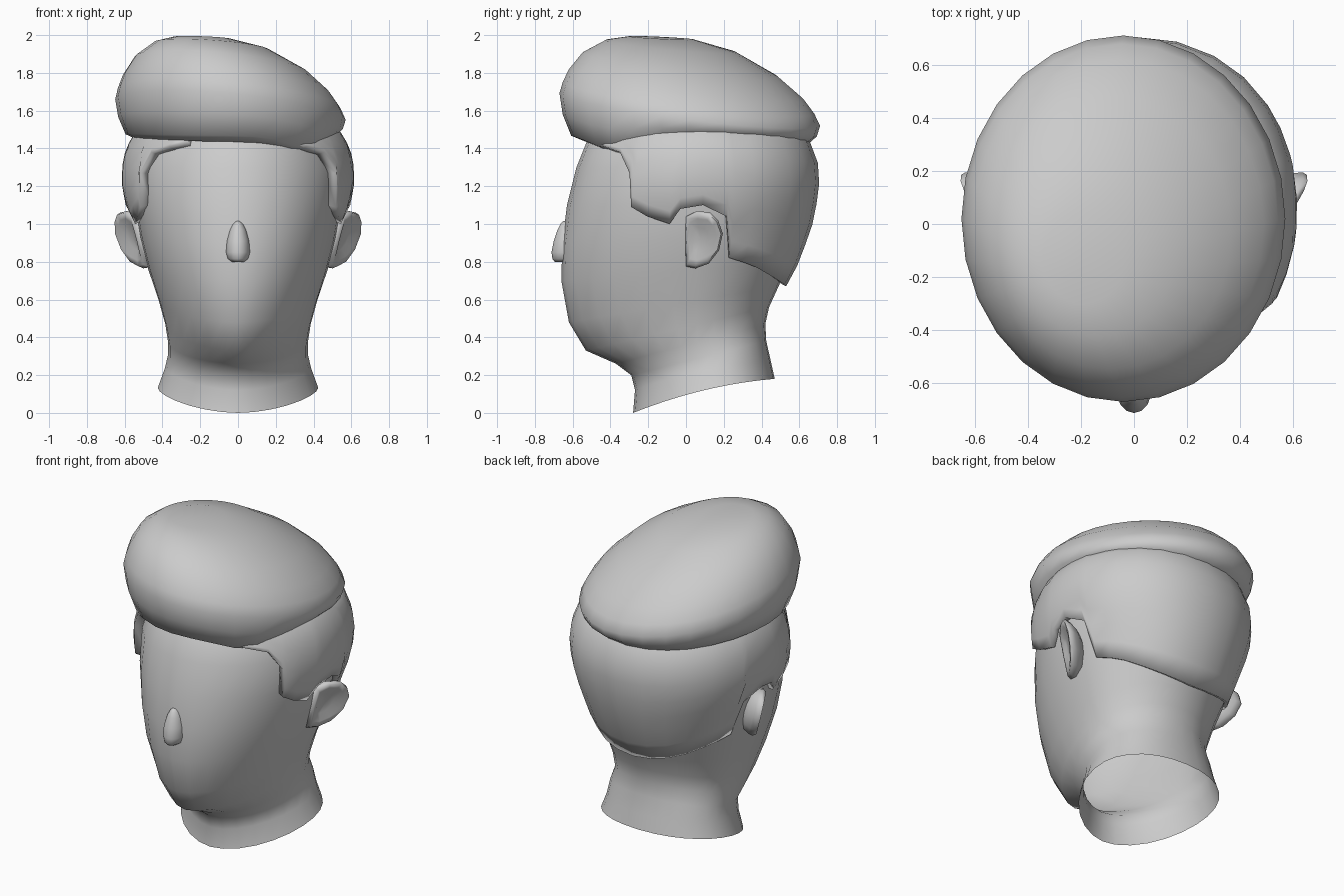
import bpy, bmesh
from math import sin, cos, pi, radians, exp

cube = bpy.data.objects.get("Cube")
if cube:
    bpy.data.objects.remove(cube)

grey = bpy.data.materials.new("plain_grey")
grey.use_nodes = True
grey.diffuse_color = (0.6, 0.6, 0.6, 1)
grey.node_tree.nodes["Principled BSDF"].inputs["Base Color"].default_value = (0.6, 0.6, 0.6, 1)


def power(v, e):
    return (1 if v >= 0 else -1) * abs(v) ** e


def interp(table, key):
    """Linear lookup; the first value of each row is the key."""
    if key <= table[0][0]:
        return table[0][1:]
    for a, b in zip(table, table[1:]):
        if key <= b[0]:
            t = (key - a[0]) / (b[0] - a[0])
            return [p + (q - p) * t for p, q in zip(a[1:], b[1:])]
    return table[-1][1:]


def grid_object(name, rows, closed=True, start=False, end=False, angle=70):
    """Skin rows of points, optionally capping the first and last row."""
    bm = bmesh.new()
    vs = [[bm.verts.new(p) for p in row] for row in rows]
    n = len(vs[0])
    for lower, upper in zip(vs, vs[1:]):
        for i in range(n if closed else n - 1):
            j = (i + 1) % n
            bm.faces.new((lower[i], lower[j], upper[j], upper[i]))
    for cap, ring in ((start, vs[0]), (end, vs[-1])):
        if cap:
            mid = bm.verts.new([sum(v.co[k] for v in ring) / n for k in range(3)])
            for i in range(n):
                bm.faces.new((ring[i], ring[(i + 1) % n], mid))
    bmesh.ops.recalc_face_normals(bm, faces=bm.faces)
    mesh = bpy.data.meshes.new(name)
    bm.to_mesh(mesh)
    bm.free()
    mesh.materials.append(grey)
    ob = bpy.data.objects.new(name, mesh)
    bpy.context.collection.objects.link(ob)
    bpy.ops.object.select_all(action="DESELECT")
    bpy.context.view_layer.objects.active = ob
    ob.select_set(True)
    bpy.ops.object.shade_smooth_by_angle(angle=radians(angle))
    return ob


# Head and neck: front z, back z, front y, back y, half width, front and back roundness
head_rings = [
    (0.00, 0.18, -0.28, 0.47, 0.425, 1.08, 0.92),
    (0.12, 0.27, -0.27, 0.45, 0.387, 1.08, 0.92),
    (0.20, 0.38, -0.29, 0.425, 0.37, 1.08, 0.92),
    (0.26, 0.47, -0.37, 0.42, 0.37, 1.1, 0.95),
    (0.33, 0.56, -0.53, 0.44, 0.385, 1.15, 0.97),
    (0.48, 0.67, -0.62, 0.49, 0.42, 1.1, 1),
    (0.70, 0.80, -0.66, 0.55, 0.475, 1.03, 1),
    (0.90, 0.95, -0.655, 0.61, 0.52, 1, 1),
    (1.10, 1.10, -0.63, 0.65, 0.55, 1, 1),
    (1.30, 1.30, -0.58, 0.65, 0.555, 1, 1),
    (1.45, 1.45, -0.52, 0.58, 0.50, 1, 1),
    (1.60, 1.60, -0.38, 0.45, 0.38, 1, 1),
]
rows = []
for k, (zf, zb, yf, yb, w, ef, eb) in enumerate(head_rings):
    yc = 0.15 if k < 3 else 0.06
    row = []
    for i in range(28):
        a = 2 * pi * i / 28
        c = cos(a)
        e, depth = (ef, yc - yf) if c > 0 else (eb, yb - yc)
        y = yc - depth * power(c, e)
        t = (y - yf) / (yb - yf)
        bulge = 0.12 * t * (1 - t) if k < 2 else 0
        row.append((w * power(sin(a), e), y, zf + (zb - zf) * t + bulge))
    rows.append(row)
grid_object("head", rows, end=True)

# Swept crown of hair: ring scale, height, slope
crown_rings = [
    (0.60, 1.46, 0), (0.80, 1.445, 0), (0.91, 1.47, 0.1), (0.975, 1.535, 0.6),
    (1.00, 1.605, 1), (0.965, 1.665, 1), (0.90, 1.735, 1), (0.75, 1.832, 1),
    (0.50, 1.925, 0.75), (0.25, 1.972, 0.4),
]
rows = []
for k, (s, z, slope) in enumerate(crown_rings):
    row = []
    for i in range(28):
        a = 2 * pi * i / 28
        shift = 0.2 * (1 - s) if k > 4 else 0
        x = -0.04 - shift + 0.61 * s * sin(a)
        y = 0.02 - shift - 0.69 * s * cos(a)
        h = z - slope * (0.09 * x + 0.125 * y)
        if k < 4:
            dip = exp(-((x - 0.38) ** 2 + (y + 0.38) ** 2) / 0.05)
            back = y * y if y > 0 else 0.3 * y * y
            h -= (0.07 * dip + 0.09 * back) * (1 if k < 3 else 0.5)
        row.append((x, y, h))
    rows.append(row)
grid_object("hair_crown", rows, start=True, end=True)

# Hair on the sides and back: z, front y, back y, half width
cap_shape = [
    (0.67, -0.68, 0.53, 0.43), (0.80, -0.68, 0.60, 0.49), (1.00, -0.67, 0.67, 0.555),
    (1.10, -0.65, 0.69, 0.595), (1.20, -0.63, 0.705, 0.615), (1.30, -0.60, 0.705, 0.615),
    (1.40, -0.565, 0.675, 0.595), (1.48, -0.53, 0.63, 0.55), (1.56, -0.47, 0.55, 0.47),
]
# Hairline: degrees around from the front, height of the lower edge
hairline = [
    (28, 1.43), (38, 1.41), (50, 1.38), (58, 1.27), (61, 1.09), (69, 1.04),
    (79, 1.00), (83.5, 1.08), (93, 1.10), (104, 1.04), (107.5, 0.82),
    (117, 0.795), (126, 0.77), (139, 0.73), (152, 0.70), (166, 0.68), (180, 0.67),
]
around = hairline + [(360 - a, z) for a, z in hairline[-2::-1]]
rows = []
for k in range(9):
    row = []
    for deg, low in around:
        z = low + (1.54 - low) * k / 8
        yf, yb, w = interp(cap_shape, z)
        a = radians(deg)
        e, depth = (1, 0.05 - yf) if cos(a) > 0 else (0.94, yb - 0.05)
        row.append((w * power(sin(a), e), 0.05 - depth * power(cos(a), e), z))
    rows.append(row)
cap = grid_object("hair_sides_and_back", rows, closed=False, angle=50)
# Point the shell outwards, then thicken it towards the head
if sum(p.normal.x * p.center.x + p.normal.y * p.center.y for p in cap.data.polygons) < 0:
    cap.data.flip_normals()
shell = cap.modifiers.new("thickness", "SOLIDIFY")
shell.thickness = 0.07
shell.offset = -1

# Ears: one outline repeated as back, rim, inner lip and hollow
outline = [(0.0, 1.04), (0.06, 1.07), (0.13, 1.06), (0.17, 1.02), (0.195, 0.95),
           (0.175, 0.86), (0.12, 0.79), (0.05, 0.765), (0.0, 0.775), (-0.005, 0.90)]
ear_layers = [(0.55, -0.10), (0.85, -0.06), (0.97, -0.025), (1.0, 0.005),
              (0.92, 0.028), (0.72, 0.024), (0.4, 0.004)]
for side, name in ((1, "left_ear"), (-1, "right_ear")):
    rows = []
    for s, out in ear_layers:
        row = []
        for py, pz in outline:
            y, z = 0.07 + (py - 0.07) * s, 0.92 + (pz - 0.92) * s
            row.append((side * (0.505 + 0.6 * y + 0.25 * (z - 0.92) + out), y, z))
        rows.append(row)
    grid_object(name, rows, start=True, end=True, angle=80)

# Nose: height, half width, front y
nose_rings = [(0.80, 0.035, -0.695), (0.815, 0.055, -0.707), (0.85, 0.065, -0.712),
              (0.91, 0.06, -0.70), (0.97, 0.043, -0.68), (1.0, 0.027, -0.665), (1.015, 0.01, -0.65)]
rows = [[(w * sin(2 * pi * i / 14), -0.63 + (yf + 0.63) * cos(2 * pi * i / 14), z)
         for i in range(14)] for z, w, yf in nose_rings]
grid_object("nose", rows, start=True, end=True)
